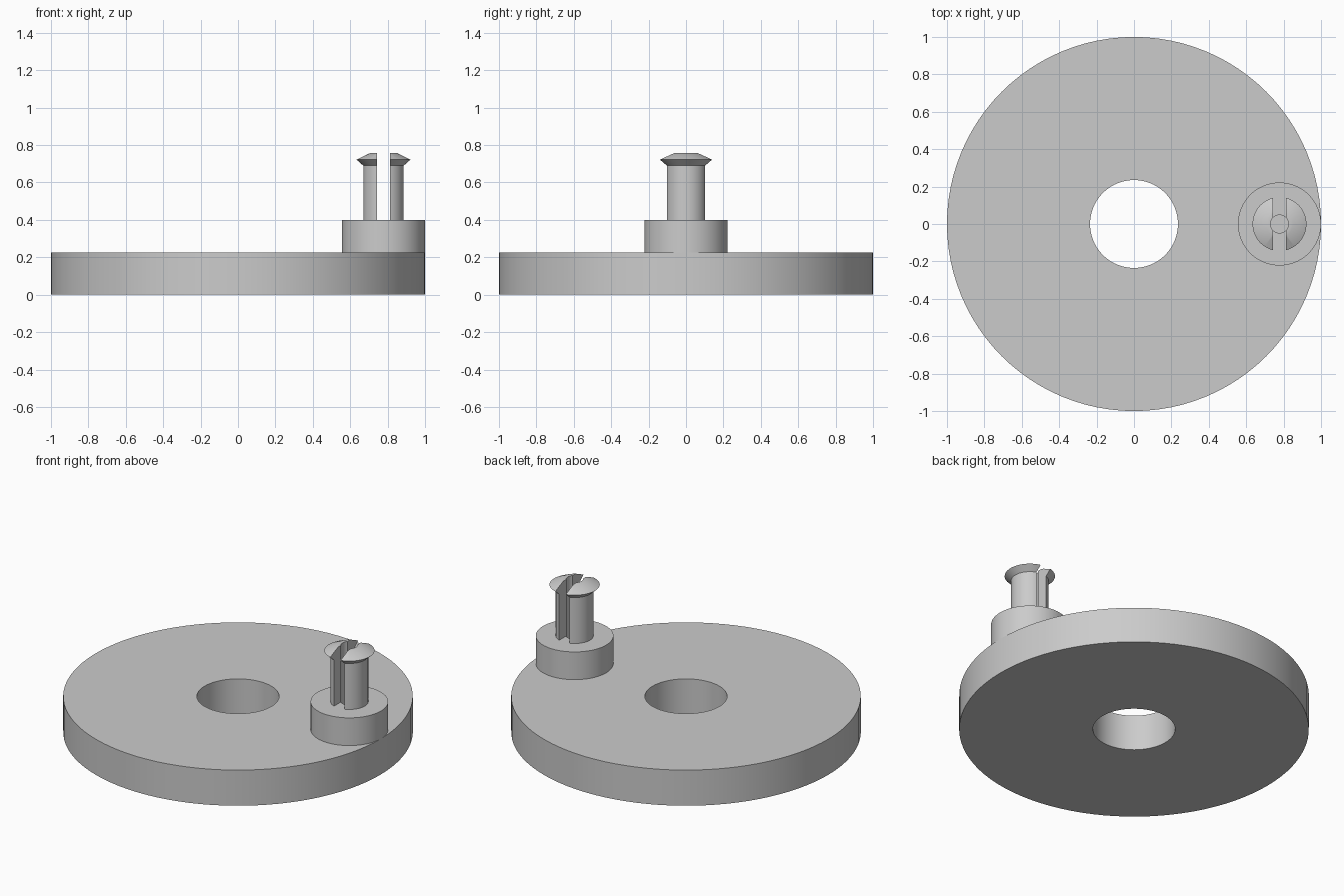
import bpy, bmesh, math

if "Cube" in bpy.data.objects:
    bpy.data.objects.remove(bpy.data.objects["Cube"])

grey = bpy.data.materials.new("plain grey")
grey.diffuse_color = (0.6, 0.6, 0.6, 1)
grey.use_nodes = True
grey.node_tree.nodes["Principled BSDF"].inputs["Base Color"].default_value = grey.diffuse_color

PIN_X = 0.778       # axis of the boss and pin
BORE = 0.048        # small bore radius
SLOT = 0.036        # half width of the slot


def lathe(profile, sides, closed=True):
    """Revolve (radius, z) points around z; each wall becomes a ring of quads."""
    bm = bmesh.new()
    rings = []
    for i in range(sides):
        a = 2 * math.pi * i / sides
        rings.append([bm.verts.new((r * math.cos(a), r * math.sin(a), z)) for r, z in profile])
    n = len(profile)
    for i in range(sides):
        p, q = rings[i], rings[(i + 1) % sides]
        for j in range(n if closed else n - 1):
            k = (j + 1) % n
            bm.faces.new((p[j], q[j], q[k], p[k]))
    bmesh.ops.recalc_face_normals(bm, faces=bm.faces)
    return bm


def finish(bm, name, x=0.0):
    mesh = bpy.data.meshes.new(name)
    bm.to_mesh(mesh)
    bm.free()
    ob = bpy.data.objects.new(name, mesh)
    ob.location.x = x
    mesh.materials.append(grey)
    bpy.context.collection.objects.link(ob)
    bpy.ops.object.select_all(action='DESELECT')
    ob.select_set(True)
    bpy.context.view_layer.objects.active = ob
    bpy.ops.object.shade_smooth_by_angle(angle=math.radians(30))
    return ob


# Wheel disc with centre hole
finish(lathe([(0.235, 0), (1, 0), (1, 0.225), (0.235, 0.225)], 96), "wheel_disc")

# Boss standing on the disc, bored in the middle
finish(lathe([(0.222, 0.225), (0.222, 0.4), (BORE, 0.4), (BORE, 0.225)], 64, closed=False),
       "boss", PIN_X)

# Split snap pin: one half is cut from the turned profile, the other mirrored
pin = lathe([(BORE, 0.4), (0.108, 0.4), (0.108, 0.69), (0.144, 0.722),
             (0.072, 0.757), (BORE, 0.757)], 64)
cut = bmesh.ops.bisect_plane(pin, geom=pin.verts[:] + pin.edges[:] + pin.faces[:],
                             plane_co=(SLOT, 0, 0), plane_no=(1, 0, 0), clear_inner=True)
rim = [e for e in cut["geom_cut"] if isinstance(e, bmesh.types.BMEdge)]
bmesh.ops.edgeloop_fill(pin, edges=rim)
bmesh.ops.recalc_face_normals(pin, faces=pin.faces)
# Drop the hidden underside resting on the boss
under = [f for f in pin.faces if all(abs(v.co.z - 0.4) < 1e-4 for v in f.verts)]
bmesh.ops.delete(pin, geom=under, context='FACES')
half = finish(pin, "split_pin", PIN_X)
mirror = half.modifiers.new("Mirror", 'MIRROR')
mirror.use_axis = (True, False, False)
mirror.use_mirror_merge = False
